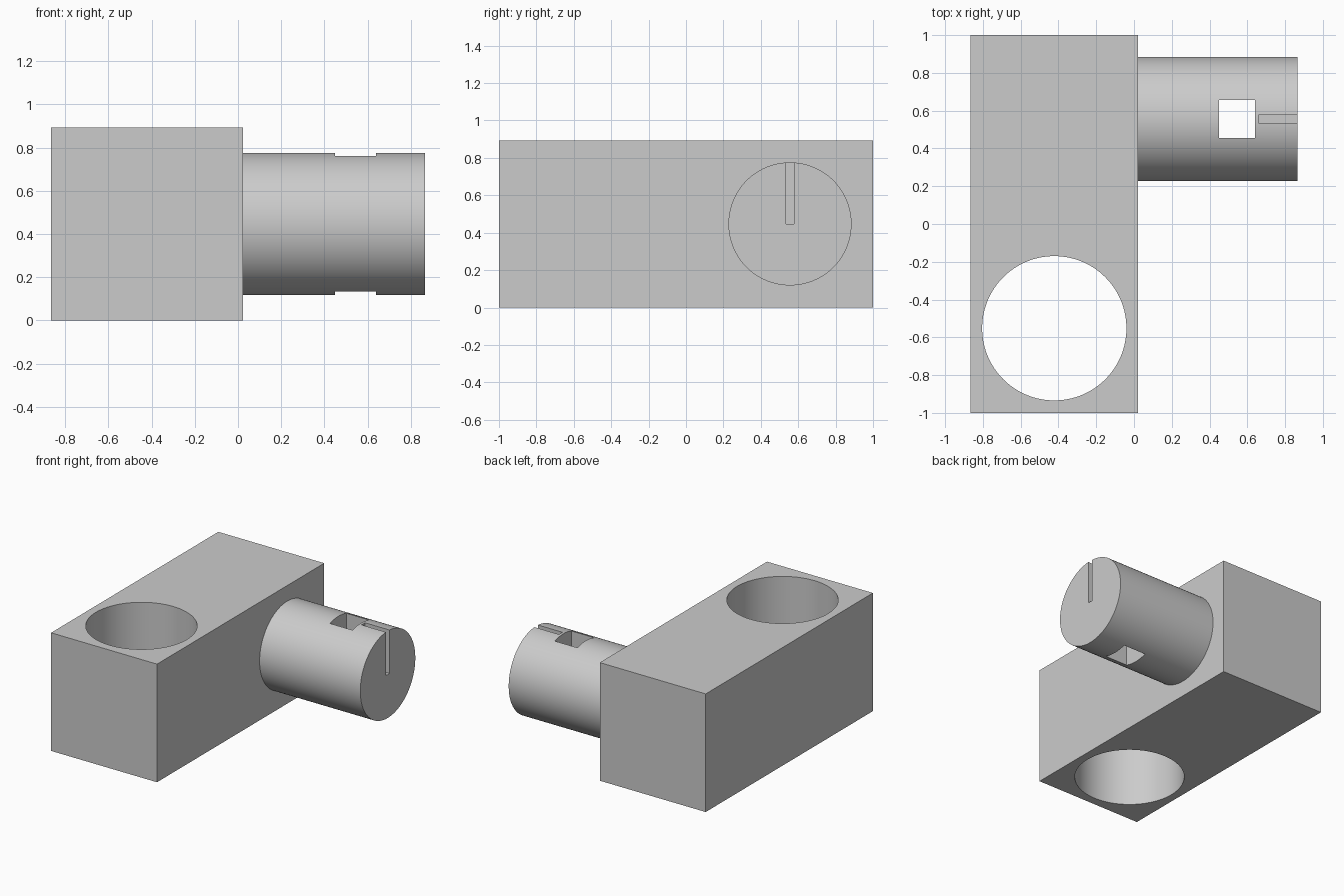
import bpy
from math import pi

cube = bpy.data.objects.get("Cube")
if cube:
    bpy.data.objects.remove(cube, do_unlink=True)

GREY = (0.6, 0.6, 0.6, 1.0)
grey = bpy.data.materials.new("plain_grey")
grey.use_nodes = True
grey.diffuse_color = GREY
grey.node_tree.nodes["Principled BSDF"].inputs["Base Color"].default_value = GREY


def box(name, low, high):
    """Box spanning two opposite corners."""
    centre = [(a + b) / 2 for a, b in zip(low, high)]
    bpy.ops.mesh.primitive_cube_add(size=1, location=centre)
    obj = bpy.context.object
    obj.name = name
    obj.scale = [b - a for a, b in zip(low, high)]
    bpy.ops.object.transform_apply(location=False, rotation=False, scale=True)
    obj.data.materials.append(grey)
    return obj


def cylinder(name, centre, radius, depth, tilt=0):
    """Cylinder along z, or along x when tilted a quarter turn."""
    bpy.ops.mesh.primitive_cylinder_add(
        vertices=128, radius=radius, depth=depth, location=centre, rotation=(0, tilt, 0))
    obj = bpy.context.object
    obj.name = name
    bpy.ops.object.transform_apply(location=False, rotation=True, scale=False)
    obj.data.materials.append(grey)
    return obj


def cut(target, cutter):
    """Subtract the cutter from the target, then discard it."""
    mod = target.modifiers.new("cut", "BOOLEAN")
    mod.operation = "DIFFERENCE"
    mod.solver = "EXACT"
    mod.object = cutter
    bpy.context.view_layer.objects.active = target
    bpy.ops.object.modifier_apply(modifier=mod.name)
    bpy.data.objects.remove(cutter, do_unlink=True)


def smooth(obj):
    bpy.ops.object.select_all(action="DESELECT")
    obj.select_set(True)
    bpy.context.view_layer.objects.active = obj
    bpy.ops.object.shade_smooth_by_angle(angle=pi / 6)


END, SIDE, HEIGHT = 0.865, 0.022, 0.894
PEG_Y, PEG_Z, PEG_R = 0.556, HEIGHT / 2, 0.329

# Block with a round vertical bore
block = box("block", (-END, -1, 0), (SIDE, 1, HEIGHT))
cut(block, cylinder("bore_cutter", (-0.422, -0.552, PEG_Z), 0.382, 2))

# Round peg on the left side
peg = cylinder("peg", ((SIDE + END) / 2, PEG_Y, PEG_Z), PEG_R, END - SIDE, pi / 2)

# Square window straight through the peg
cut(peg, box("window_cutter", (0.45, PEG_Y - 0.1, -0.2), (0.64, PEG_Y + 0.1, 1.2)))

# Narrow slot from the peg's end, down to its axis
cut(peg, box("slot_cutter", (0.66, PEG_Y - 0.021, PEG_Z), (1, PEG_Y + 0.021, 1.2)))

# Fuse peg and block into one solid outline
for part in (block, peg):
    smooth(part)
